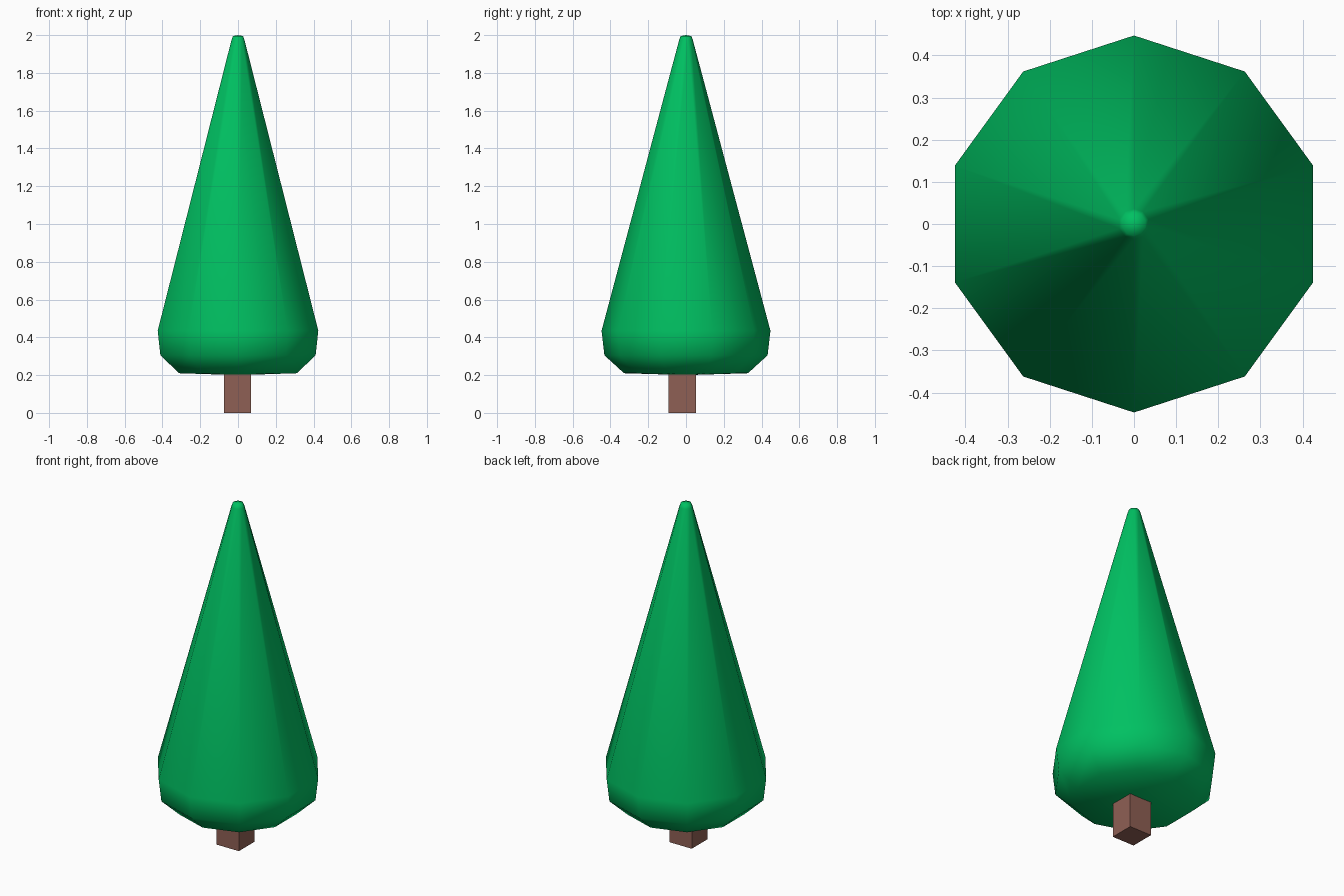
import bpy, bmesh, math

if "Cube" in bpy.data.objects:
    bpy.data.objects.remove(bpy.data.objects["Cube"])

def material(name, rgb):
    m = bpy.data.materials.new(name)
    m.diffuse_color = (*rgb, 1)
    m.use_nodes = True
    m.node_tree.nodes["Principled BSDF"].inputs["Base Color"].default_value = m.diffuse_color
    return m

def add_object(name, bm, mat):
    bmesh.ops.recalc_face_normals(bm, faces=bm.faces)
    me = bpy.data.meshes.new(name)
    bm.to_mesh(me)
    bm.free()
    me.materials.append(mat)
    ob = bpy.data.objects.new(name, me)
    bpy.context.collection.objects.link(ob)
    return ob

green = material("leaf green", (0.0, 0.533, 0.122))
brown = material("bark brown", (0.275, 0.117, 0.089))

# Foliage: ten-sided lathe with a rounded base and a small rounded tip
SIDES = 10
profile = [(0.328, 0.21), (0.432, 0.305), (0.447, 0.435),
           (0.036, 1.975), (0.028, 1.995)]
bm = bmesh.new()
rings = []
for r, z in profile:
    angles = [math.pi / 2 + 2 * math.pi * i / SIDES for i in range(SIDES)]
    rings.append([bm.verts.new((r * math.cos(a), r * math.sin(a), z)) for a in angles])
bottom = bm.verts.new((0, 0, 0.2))
top = bm.verts.new((0, 0, 2.0))
for i in range(SIDES):
    j = (i + 1) % SIDES
    for low, high in zip(rings, rings[1:]):
        bm.faces.new((low[i], low[j], high[j], high[i]))
    bm.faces.new((bottom, rings[0][j], rings[0][i]))
    bm.faces.new((top, rings[-1][i], rings[-1][j]))
for f in bm.faces:
    f.smooth = True
add_object("foliage", bm, green)

# Trunk: square post, set slightly toward the front
bm = bmesh.new()
bmesh.ops.create_cube(bm, size=1)
bmesh.ops.scale(bm, vec=(0.144, 0.144, 0.22), verts=bm.verts)
bmesh.ops.translate(bm, vec=(-0.002, -0.02, 0.11), verts=bm.verts)
add_object("trunk", bm, brown)
